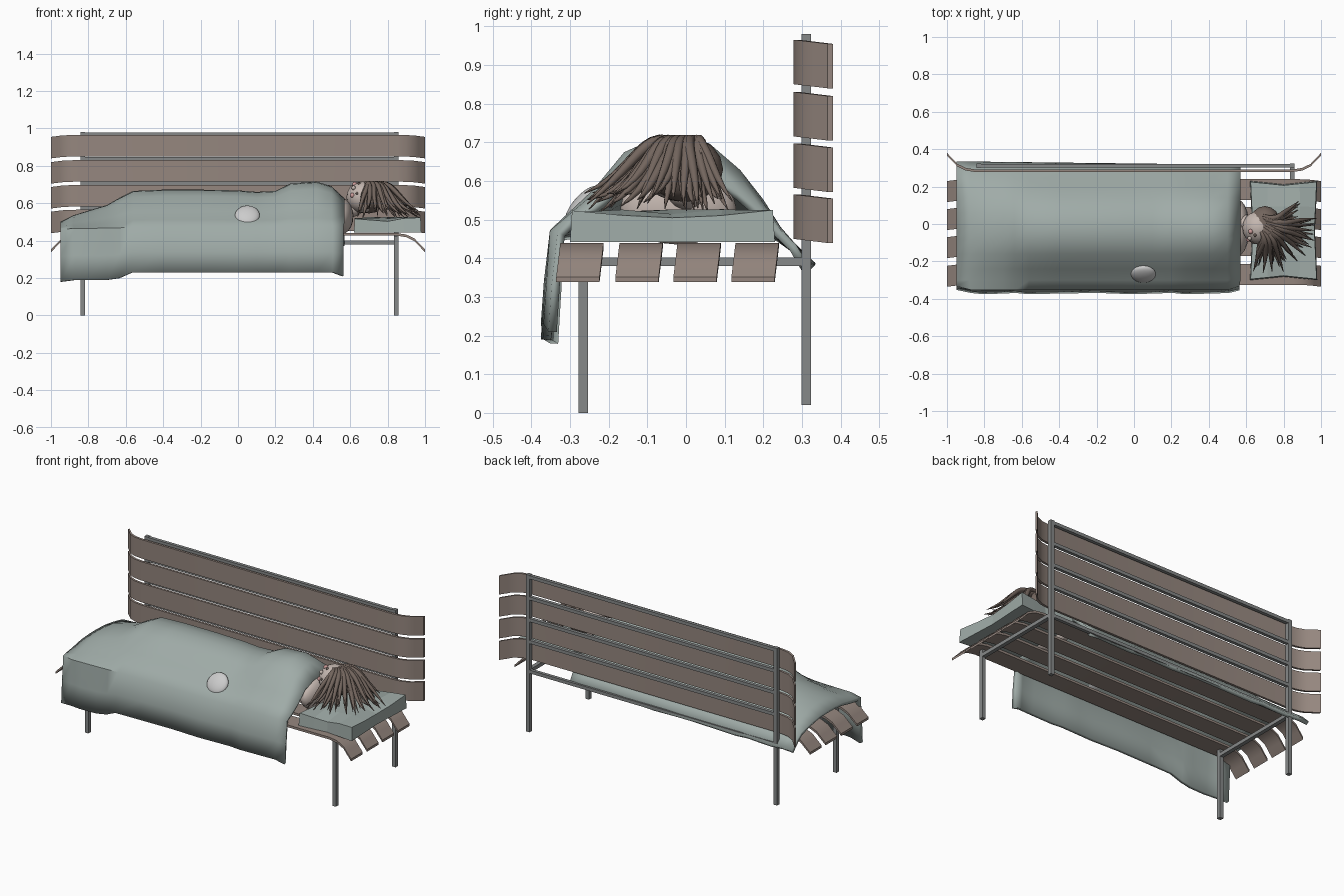
import bpy, bmesh, math, random
from mathutils import Vector

if "Cube" in bpy.data.objects:
    bpy.data.objects.remove(bpy.data.objects["Cube"])

random.seed(4)


def mat(name, c):
    m = bpy.data.materials.new(name)
    m.diffuse_color = (*c, 1)
    m.use_nodes = True
    m.node_tree.nodes["Principled BSDF"].inputs["Base Color"].default_value = m.diffuse_color
    return m


WOOD = mat("wood", (0.30, 0.24, 0.21))
METAL = mat("metal", (0.24, 0.25, 0.25))
CLOTH = mat("cloth", (0.35, 0.41, 0.39))
SKIN = mat("skin", (0.55, 0.47, 0.43))
HAIR = mat("hair", (0.17, 0.13, 0.11))
BLUSH = mat("blush", (0.6, 0.33, 0.32))


def add(name, bm, m=None, smooth=None):
    bmesh.ops.recalc_face_normals(bm, faces=bm.faces)
    me = bpy.data.meshes.new(name)
    bm.to_mesh(me)
    bm.free()
    ob = bpy.data.objects.new(name, me)
    bpy.context.collection.objects.link(ob)
    if m:
        me.materials.append(m)
    if smooth:
        bpy.ops.object.select_all(action='DESELECT')
        bpy.context.view_layer.objects.active = ob
        ob.select_set(True)
        bpy.ops.object.shade_smooth_by_angle(angle=math.radians(smooth))
    return ob


def box(name, x, y, z, m):
    bm = bmesh.new()
    bmesh.ops.create_cube(bm, size=1)
    for v in bm.verts:
        v.co = [r[0] if c < 0 else r[1] for c, r in zip(v.co, (x, y, z))]
    return add(name, bm, m)


def blob(name, loc, size, m=None, rot=(0, 0, 0), seg=20):
    bm = bmesh.new()
    bmesh.ops.create_uvsphere(bm, u_segments=seg, v_segments=seg // 2, radius=1)
    ob = add(name, bm, m, 60)
    ob.location, ob.scale, ob.rotation_euler = loc, size, rot
    return ob


def loft(name, rows, m, smooth):
    # closed sections joined in order, capped at both ends
    bm = bmesh.new()
    vs = [[bm.verts.new(p) for p in r] for r in rows]
    n = len(rows[0])
    for a, b in zip(vs, vs[1:]):
        for i in range(n):
            bm.faces.new((a[i], a[(i + 1) % n], b[(i + 1) % n], b[i]))
    bm.faces.new(vs[0])
    bm.faces.new(vs[-1])
    return add(name, bm, m, smooth)


# slats: straight in the middle, bent away at both ends
bend = [(0.85, 0), (0.90, 0.008), (0.945, 0.03), (0.965, 0.052), (1.0, 0.088)]
path = [(-x, d) for x, d in reversed(bend)] + bend
T = 0.014


def slat(name, lo, hi, top, back):
    rows = []
    for x, d in path:
        s = -0.12 * d
        sec = [(lo + s, d), (hi + s, d), (hi + s, d + T), (lo + s, d + T)]
        if back:
            rows.append([(x, top + e, w) for w, e in sec])
        else:
            rows.append([(x, w, top - e) for w, e in sec])
    loft(name, rows, WOOD, 35)


for i, y in enumerate((-0.325, -0.172, -0.022, 0.128)):
    slat(f"seat_slat_{i}", y, y + 0.112, 0.44, False)
for i, z in enumerate((0.45, 0.582, 0.715, 0.85)):
    slat(f"back_slat_{i}", z, z + 0.115, 0.278, True)

# metal frame
for side, x in (("left", -0.83), ("right", 0.845)):
    xr = (x - 0.012, x + 0.012)
    box(f"front_leg_{side}", xr, (-0.278, -0.253), (0, 0.425), METAL)
    box(f"rear_leg_{side}", xr, (0.299, 0.323), (0.02, 0.98), METAL)
    box(f"side_rail_{side}", xr, (-0.278, 0.323), (0.38, 0.402), METAL)
for i, z in enumerate((0.39, 0.572, 0.705, 0.838, 0.967)):
    box(f"rear_rail_{i}", (-0.835, 0.855), (0.301, 0.321), (z - 0.01, z + 0.01), METAL)

# blanket: stations along x (ridge height, front hem height)
stations = [(-0.95, 0.50, 0.18), (-0.88, 0.535, 0.19), (-0.80, 0.56, 0.19),
            (-0.70, 0.59, 0.19), (-0.64, 0.625, 0.20), (-0.56, 0.665, 0.23),
            (-0.40, 0.672, 0.23), (-0.20, 0.672, 0.23), (0.0, 0.668, 0.23),
            (0.10, 0.66, 0.23), (0.20, 0.665, 0.23), (0.28, 0.705, 0.23),
            (0.42, 0.715, 0.23), (0.50, 0.69, 0.23), (0.57, 0.625, 0.21)]
drape = [(-0.352, 0.05), (-0.30, 0.24), (-0.24, 0.46), (-0.16, 0.84), (-0.08, 0.98),
         (-0.02, 1), (0.06, 0.93), (0.14, 0.66), (0.20, 0.36), (0.245, 0.08)]
bm = bmesh.new()
grid = []
for i, (x, h, hem) in enumerate(stations):
    w = 0.008 * math.sin(i * 2.1)
    edge = 0.335 - 0.012 * (x + 0.95)
    inset = 0.02 if i in (0, len(stations) - 1) else 0
    pts = [(-0.372 + inset + w / 2, hem), (-0.364 + inset + w / 2, (hem + 0.45) / 2)]
    pts += [(y + (inset if y < -0.3 else 0), 0.46 + (h - 0.46) * k) for y, k in drape]
    pts += [(0.285, 0.435), (edge, 0.385 + w / 2)]
    grid.append([bm.verts.new((x + (w if j < 3 else 0), y, z)) for j, (y, z) in enumerate(pts)])
for a, b in zip(grid, grid[1:]):
    for j in range(len(a) - 1):
        bm.faces.new((a[j], b[j], b[j + 1], a[j + 1]))
blanket = add("blanket", bm, CLOTH, 50)
sol = blanket.modifiers.new("thickness", 'SOLIDIFY')
sol.thickness, sol.offset = 0.022, -1

# pillow: faceted cushion with pointed corners
bm = bmesh.new()
bmesh.ops.create_grid(bm, x_segments=4, y_segments=4, size=1)
ext = bmesh.ops.extrude_face_region(bm, geom=bm.faces[:])
top = {v for v in ext["geom"] if isinstance(v, bmesh.types.BMVert)}
for v in bm.verts:
    u, w = v.co.x, v.co.y
    r = max(abs(u), abs(w))
    pinch = 1 - 0.07 * (1 - min(abs(u), abs(w))) if r > 0.9 else 1
    z = 0.442
    if v in top:
        z = 0.508 + 0.022 * (1 - r) + 0.012 * abs(u * w) + random.uniform(-0.006, 0.006)
        pinch *= 0.98
    v.co = (0.80 + 0.18 * u * pinch, -0.035 + 0.265 * w * pinch, z)
add("pillow", bm, CLOTH)

# sleeper: head, neck, shoulder and hand
blob("head", (0.668, -0.02, 0.632), (0.088, 0.09, 0.085), SKIN)
blob("neck", (0.60, 0.0, 0.575), (0.07, 0.05, 0.05), SKIN)
blob("shoulder", (0.555, -0.02, 0.53), (0.062, 0.15, 0.095), SKIN)
face = Vector((-0.42, -0.66, 0.55)).normalized()
centre = Vector((0.668, -0.02, 0.632))
across = face.cross(Vector((-1, 0, 0.2))).normalized()
down = across.cross(face)
if down.x > 0:
    down = -down
blob("nose", centre + face * 0.09 + down * 0.012, (0.012,) * 3, SKIN, seg=10)
for s in (-1, 1):
    d = (face + across * 0.5 * s + down * 0.28).normalized()
    blob("cheek", centre + d * 0.084, (0.014,) * 3, BLUSH, seg=10)
    d = (face + across * 0.42 * s - down * 0.12).normalized()
    blob("closed_eye", centre + d * 0.085, (0.008, 0.01, 0.008), HAIR, seg=8)
blob("hand", (0.05, -0.268, 0.535), (0.068, 0.066, 0.026), None,
     (math.radians(50), 0, 0)).modifiers.new("soft", 'SUBSURF').levels = 1

# hair: tapered locks fanning from the crown over the pillow
cu = bpy.data.curves.new("hair", 'CURVE')
cu.dimensions, cu.bevel_depth, cu.bevel_resolution = '3D', 0.014, 1
cu.resolution_u = 3
cu.use_fill_caps = True
cu.materials.append(HAIR)
N = 44
for i in range(N):
    t = (i % 22) / 21
    layer = i // 22
    a = math.radians(38 - 146 * t + random.uniform(-5, 5))
    d = Vector((math.cos(a), math.sin(a), 0))
    c = Vector((0.715, -0.005, 0))
    reach = random.uniform(0.19, 0.265) - 0.05 * (t < 0.15)
    drop = 0.03 * layer
    tip = random.uniform(0.52, 0.57)
    pts = [(0.69 - 0.02 * t, 0.045 - 0.08 * t, 0.70 - drop / 2)]
    for f, z in ((0.25, 0.722 - drop), (0.48, 0.675 - drop), (0.72, 0.60 - drop), (1, tip)):
        p = c + d * (f * reach)
        wob = random.uniform(-0.01, 0.01)
        pts.append((p.x - d.y * wob, p.y + d.x * wob, z))
    sp = cu.splines.new('NURBS')
    sp.points.add(4)
    for p, co, r in zip(sp.points, pts, (0.6, 1.1, 1, 0.75, 0.1)):
        p.co, p.radius = (*co, 1), r
    sp.use_endpoint_u, sp.order_u = True, 4
bpy.context.collection.objects.link(bpy.data.objects.new("hair", cu))
blob("hair_cap", (0.70, -0.002, 0.63), (0.085, 0.098, 0.085), HAIR, seg=16)
